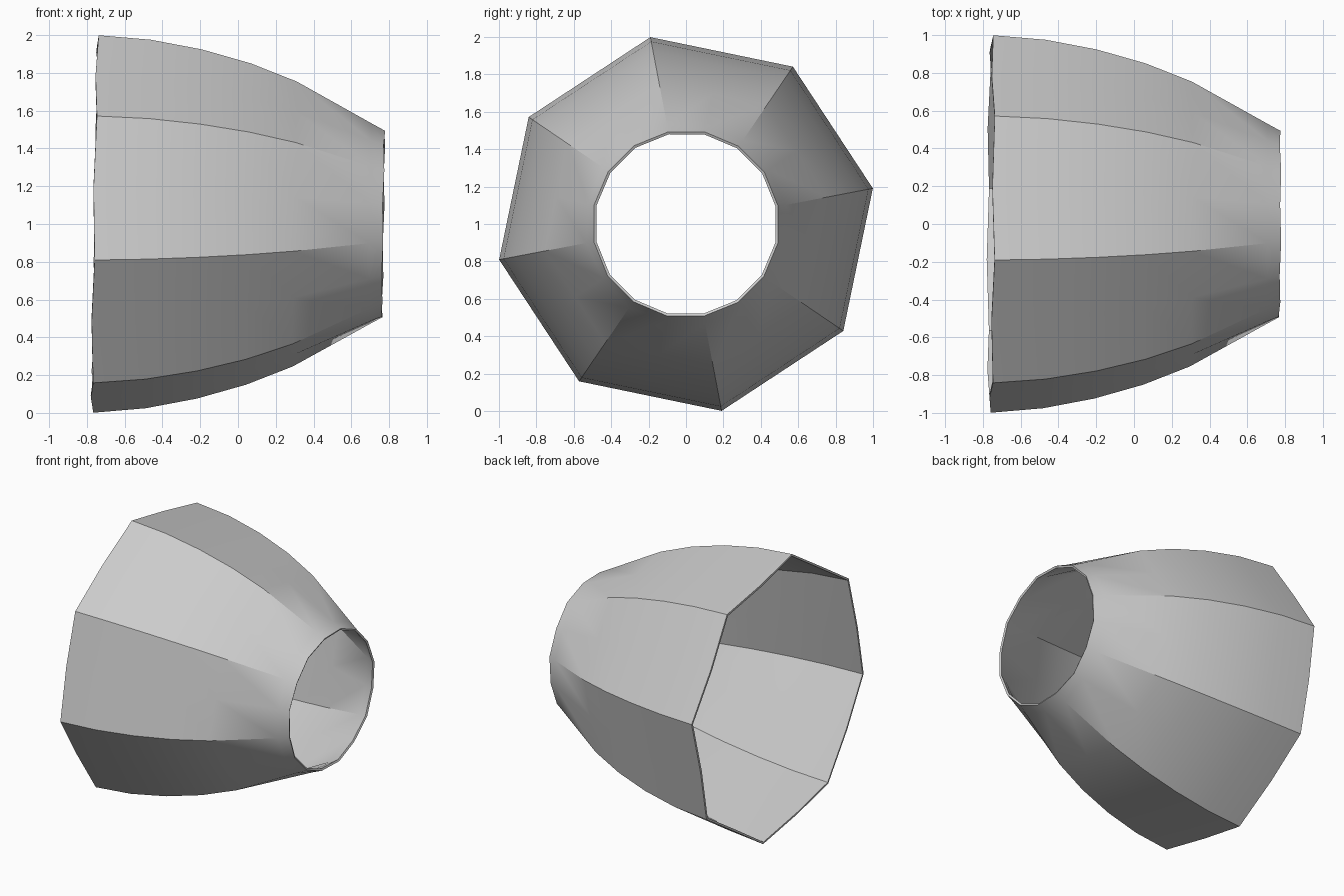
import bpy, bmesh
from math import cos, sin, radians

if "Cube" in bpy.data.objects:
    bpy.data.objects.remove(bpy.data.objects["Cube"])

# Rings along x: position, corner radius, ratio of side-middle radius to corner radius
FLAT = cos(radians(22.5))
RINGS = [(-0.752, 1.017, FLAT), (-0.475, 0.993, FLAT), (-0.205, 0.941, FLAT),
         (0.055, 0.866, FLAT), (0.30, 0.768, FLAT), (0.70, 0.542, 0.975),
         (0.772, 0.502, 1.0)]
TURN = radians(10.8)

bm = bmesh.new()
loops = []
for i, (x, r, ratio) in enumerate(RINGS):
    loop = []
    for k in range(16):
        mid = k % 2
        a = TURN + radians(22.5 * k)
        rad = r * ratio if mid else r
        y, z = rad * cos(a), rad * sin(a)
        # slightly wavy, slightly tilted rims
        wave = (-0.012 if i == 0 else -0.006 if i == len(RINGS) - 1 else 0) * mid
        loop.append(bm.verts.new((x + wave + 0.015 * z + 0.004 * y, y, z + 1)))
    loops.append(loop)

for a, b in zip(loops, loops[1:]):
    for k in range(16):
        j = (k + 1) % 16
        bm.faces.new((a[k], a[j], b[j], b[k]))
bmesh.ops.recalc_face_normals(bm, faces=bm.faces)
# make sure normals point away from the axis
f = bm.faces[:][0]
c = f.calc_center_median()
if f.normal.y * c.y + f.normal.z * (c.z - 1) < 0:
    bmesh.ops.reverse_faces(bm, faces=bm.faces[:])

mesh = bpy.data.meshes.new("tapered_shell")
bm.to_mesh(mesh)
bm.free()
shell = bpy.data.objects.new("tapered_shell", mesh)
bpy.context.collection.objects.link(shell)

# Thin wall, growing inward
wall = shell.modifiers.new("wall", 'SOLIDIFY')
wall.thickness = 0.015
wall.offset = -1
bpy.context.view_layer.objects.active = shell
shell.select_set(True)
bpy.ops.object.modifier_apply(modifier="wall")
bpy.ops.object.shade_smooth_by_angle(angle=radians(30))
